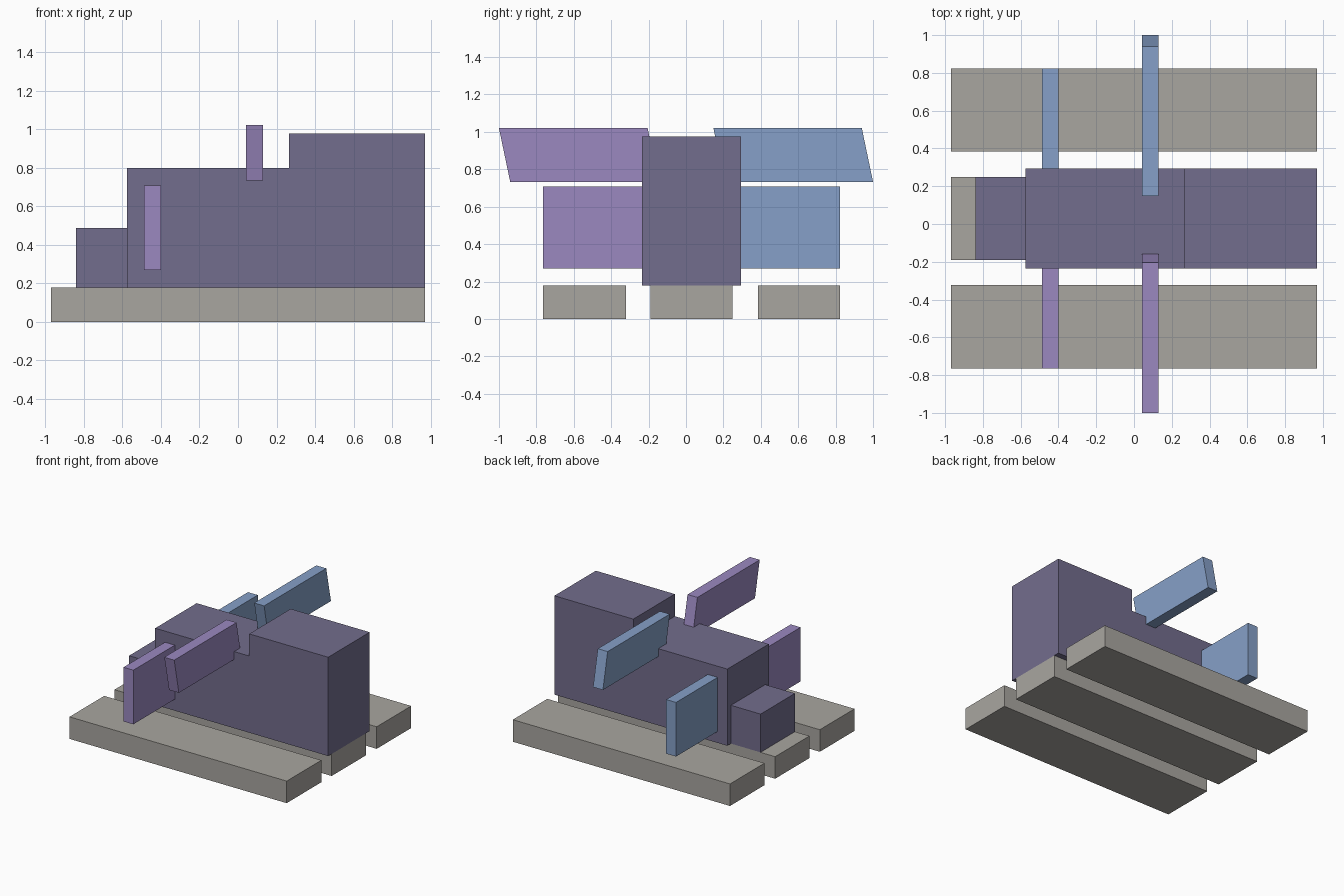
import bpy
import bmesh
from mathutils import Vector

cube = bpy.data.objects.get("Cube")
if cube:
    bpy.data.objects.remove(cube, do_unlink=True)


def material(name, rgb):
    mat = bpy.data.materials.new(name)
    mat.use_nodes = True
    color = (*rgb, 1.0)
    mat.diffuse_color = color
    mat.node_tree.nodes["Principled BSDF"].inputs["Base Color"].default_value = color
    return mat


stone = material("warm grey", (0.397, 0.381, 0.352))
slate = material("slate purple", (0.171, 0.153, 0.266))
violet = material("violet", (0.328, 0.250, 0.527))
blue = material("soft blue", (0.238, 0.352, 0.578))


def prism(name, profile, sweep, mat):
    """Extrude a closed planar profile along the sweep vector."""
    bm = bmesh.new()
    face = bm.faces.new([bm.verts.new(p) for p in profile])
    result = bmesh.ops.extrude_face_region(bm, geom=[face])
    moved = [v for v in result["geom"] if isinstance(v, bmesh.types.BMVert)]
    bmesh.ops.translate(bm, verts=moved, vec=Vector(sweep))
    # Keep the starting cap so that the solid is closed
    if not face.is_valid:
        bm.faces.new([v for v in bm.verts if v not in moved])
    bmesh.ops.recalc_face_normals(bm, faces=bm.faces[:])
    mesh = bpy.data.meshes.new(name)
    bm.to_mesh(mesh)
    bm.free()
    mesh.materials.append(mat)
    obj = bpy.data.objects.new(name, mesh)
    bpy.context.collection.objects.link(obj)
    return obj


def plate(name, x, z, bottom, top, width, mat):
    """Four-sided side profile in y and z, swept along x."""
    profile = [(x, bottom[0], z[0]), (x, bottom[1], z[0]),
               (x, top[1], z[1]), (x, top[0], z[1])]
    return prism(name, profile, (width, 0, 0), mat)


# Three parallel base slabs
base_top = 0.178
for name, y in (("right", (-0.764, -0.322)), ("middle", (-0.19, 0.248)),
                ("left", (0.384, 0.824))):
    plate(name + "_base_slab", -0.97, (0, base_top), y, y, 1.94, stone)

# Stepped main body, one profile with a taller rear section
outline = [(-0.575, base_top), (0.97, base_top), (0.97, 0.976),
           (0.265, 0.976), (0.265, 0.797), (-0.575, 0.797)]
prism("stepped_body", [(x, -0.235, z) for x, z in outline], (0, 0.529, 0), slate)

# Low block at the end of the body
plate("end_block", -0.84, (base_top, 0.487), (-0.19, 0.248), (-0.19, 0.248), 0.265, slate)

# Upright side plates
for name, y, mat in (("right", (-0.764, -0.22), violet), ("left", (0.28, 0.824), blue)):
    plate(name + "_lower_plate", -0.488, (0.27, 0.707), y, y, 0.088, mat)

# Slanted upper plates
for name, bottom, top, mat in (("right", (-0.94, -0.145), (-1.0, -0.205), violet),
                               ("left", (0.205, 1.0), (0.147, 0.94), blue)):
    plate(name + "_upper_plate", 0.042, (0.733, 1.02), bottom, top, 0.088, mat)
